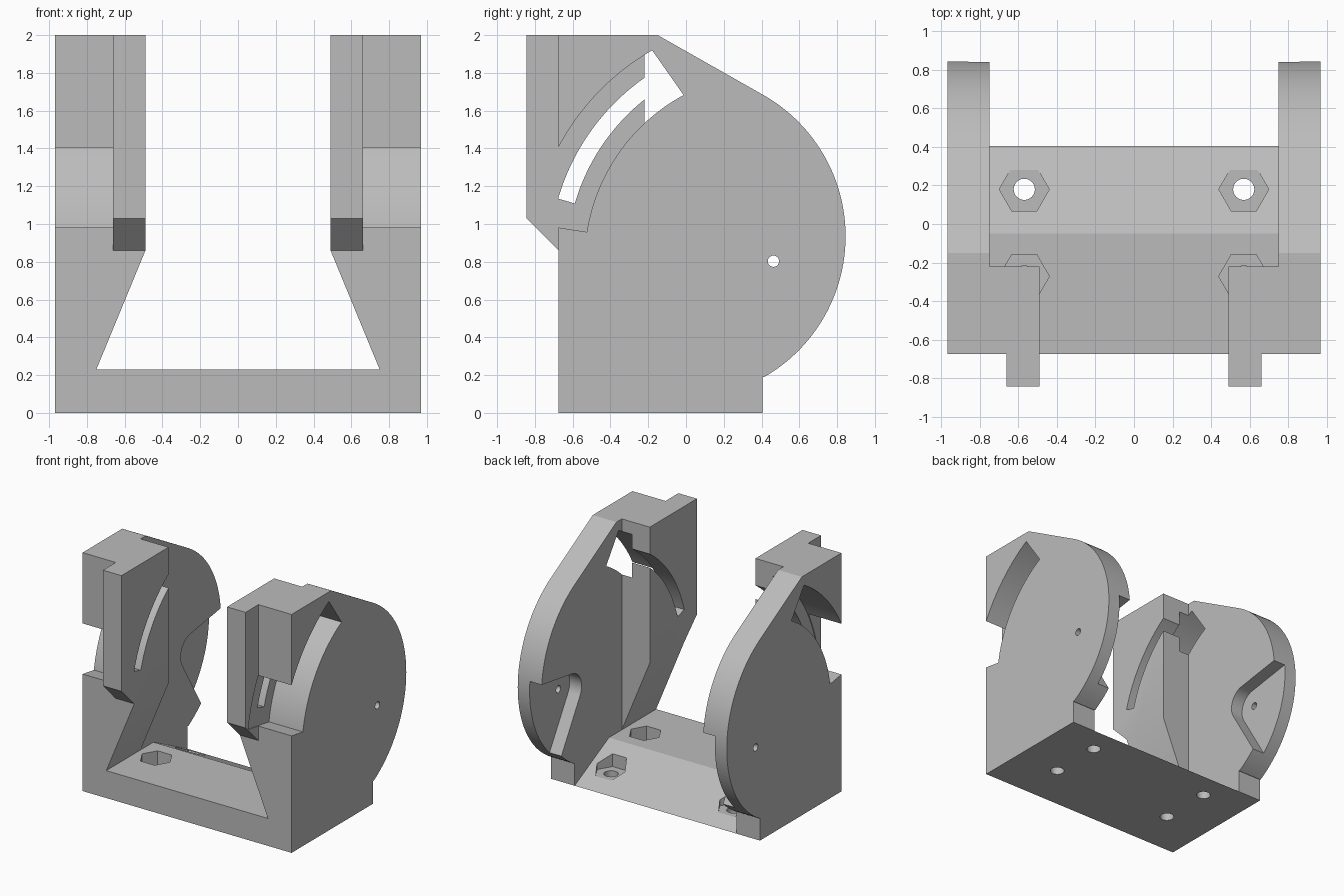
import bpy, bmesh
from math import sin, cos, radians, pi
from mathutils import Vector

cube = bpy.data.objects.get("Cube")
if cube:
    bpy.data.objects.remove(cube, do_unlink=True)

grey = bpy.data.materials.new("light_grey")
grey.use_nodes = True
grey.diffuse_color = (0.5, 0.5, 0.5, 1)
grey.node_tree.nodes["Principled BSDF"].inputs["Base Color"].default_value = (0.5, 0.5, 0.5, 1)


def prism(name, profile, axis, start, end):
    """Extrude a 2D profile along an axis: x takes (y, z), y takes (x, z), z takes (x, y)."""
    place = {"x": lambda a, b: (start, a, b),
             "y": lambda a, b: (a, start, b),
             "z": lambda a, b: (a, b, start)}[axis]
    bm = bmesh.new()
    face = bm.faces.new([bm.verts.new(place(a, b)) for a, b in profile])
    moved = bmesh.ops.extrude_face_region(bm, geom=[face])["geom"]
    shift = Vector([end - start if axis == k else 0 for k in "xyz"])
    bmesh.ops.translate(bm, vec=shift, verts=[v for v in moved if isinstance(v, bmesh.types.BMVert)])
    bmesh.ops.recalc_face_normals(bm, faces=bm.faces)
    mesh = bpy.data.meshes.new(name)
    bm.to_mesh(mesh)
    bm.free()
    mesh.materials.append(grey)
    obj = bpy.data.objects.new(name, mesh)
    bpy.context.collection.objects.link(obj)
    return obj


def arc(center, radius, a, b, steps):
    angles = [radians(a + (b - a) * i / steps) for i in range(steps + 1)]
    return [(center[0] + radius * cos(t), center[1] + radius * sin(t)) for t in angles]


def disc(center, radius, sides):
    return arc(center, radius, 0, 360, sides)[:-1]


def combine(target, other, operation):
    other.hide_render = True
    mod = target.modifiers.new(operation.lower(), "BOOLEAN")
    mod.operation = operation
    mod.solver = "EXACT"
    mod.object = other
    bpy.context.view_layer.objects.active = target
    bpy.ops.object.modifier_apply(modifier=mod.name)
    bpy.data.objects.remove(other, do_unlink=True)


PIVOT = (0.463, 0.803)
FRONT, BACK = -0.675, 0.405
INNER, OUTER, NECK = 0.75, 0.97, 0.49
FLOOR = 0.23

# Half of the bracket: base with a sloping back
body = prism("cradle_bracket", [(FRONT, 0), (BACK, 0), (-0.05, FLOOR), (FRONT, FLOOR)], "x", 0, 0.85)

# Rounded side plate
plate = [(FRONT, 0), (BACK, 0), (BACK, 0.19)]
plate += arc((-0.015, 0.935), 0.86, -60, 60, 48)
plate += [(-0.15, 2), (FRONT, 2)]
combine(body, prism("side_plate", plate, "x", INNER, OUTER), "UNION")

# Thick front block that leans inwards
block = [(INNER, FLOOR), (NECK, 0.86), (NECK, 2), (0.85, 2), (0.85, FLOOR)]
combine(body, prism("front_block", block, "y", FRONT, -0.22), "UNION")

# Tab on the front of the block
tab = [(-0.845, 2), (-0.845, 1.03), (FRONT, 0.86), (-0.6, 0.86), (-0.6, 2)]
combine(body, prism("front_tab", tab, "x", NECK, 0.662), "UNION")

# Wide curved channel on the outside, narrow slot through the block
channel = arc(PIVOT, 1.288, 171.1, 119.9, 40) + arc(PIVOT, 1.0, 118.4, 171.1, 40)
combine(body, prism("channel_cutter", channel, "x", 0.655, 1.1), "DIFFERENCE")
slot = arc(PIVOT, 1.187, 163.8, 123, 32) + arc(PIVOT, 1.095, 123, 163.8, 32)
combine(body, prism("slot_cutter", slot, "x", 0.4, 0.7), "DIFFERENCE")

# Wedge-shaped pivot recess on the inner face, open at the rim
recess = arc(PIVOT, 0.15, 98.7, 211, 20)
low, high = radians(-59), radians(8.7)
last, first = recess[-1], recess[0]
recess += [(last[0] + cos(low), last[1] + sin(low)), (first[0] + cos(high), first[1] + sin(high))]
combine(body, prism("recess_cutter", recess, "x", 0.6, 0.86), "DIFFERENCE")
combine(body, prism("pivot_hole_cutter", disc(PIVOT, 0.03, 24), "x", 0.6, 1.1), "DIFFERENCE")

# Hexagonal nut pockets and bolt holes in the base
for y in (0.18, -0.272):
    spot = (0.57, y)
    combine(body, prism("nut_cutter", disc(spot, 0.13, 6), "z", 0.063, 0.26), "DIFFERENCE")
    combine(body, prism("bolt_cutter", disc(spot, 0.055, 32), "z", -0.1, 0.15), "DIFFERENCE")

# Open the half at the centre and mirror it
bm = bmesh.new()
bm.from_mesh(body.data)
middle = [f for f in bm.faces if all(abs(v.co.x) < 1e-4 for v in f.verts)]
bmesh.ops.delete(bm, geom=middle, context="FACES")
bm.to_mesh(body.data)
bm.free()
mirror = body.modifiers.new("mirror", "MIRROR")
mirror.use_clip = True
bpy.context.view_layer.objects.active = body
bpy.ops.object.modifier_apply(modifier=mirror.name)

bpy.ops.object.select_all(action="DESELECT")
body.select_set(True)
bpy.ops.object.shade_smooth_by_angle(angle=radians(25))
